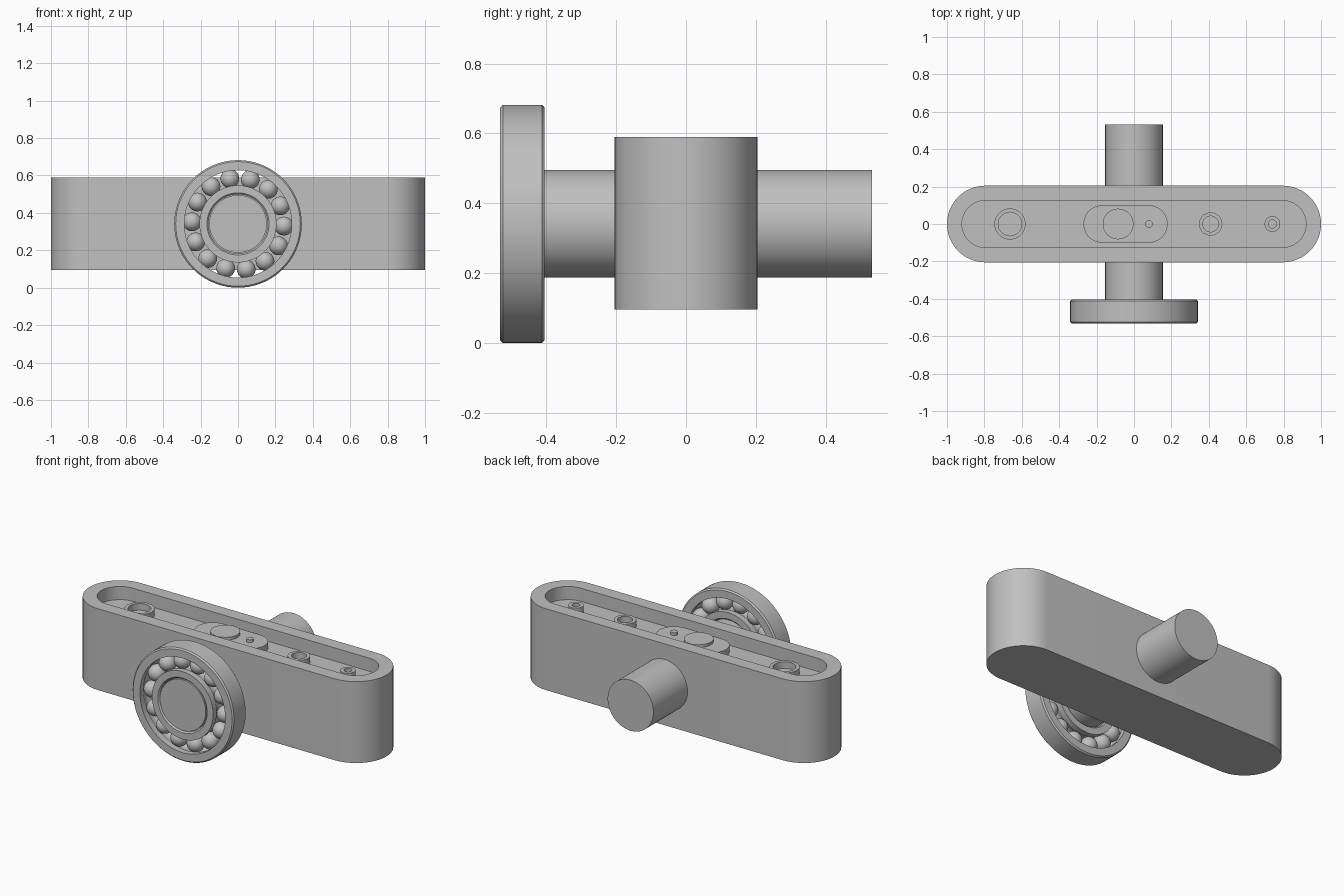
import bpy, bmesh, math

if "Cube" in bpy.data.objects:
    bpy.data.objects.remove(bpy.data.objects["Cube"])

AXIS_Z = 0.341          # height of shaft and bearing axis
STRAIGHT = 0.795        # half length of the straight part of the body

grey = bpy.data.materials.new("light grey")
grey.diffuse_color = (0.53, 0.53, 0.53, 1)
grey.use_nodes = True
grey.node_tree.nodes["Principled BSDF"].inputs["Base Color"].default_value = grey.diffuse_color


def finish(name, bm):
    bmesh.ops.remove_doubles(bm, verts=bm.verts, dist=1e-5)
    bmesh.ops.recalc_face_normals(bm, faces=bm.faces)
    mesh = bpy.data.meshes.new(name)
    bm.to_mesh(mesh)
    bm.free()
    mesh.materials.append(grey)
    obj = bpy.data.objects.new(name, mesh)
    bpy.context.collection.objects.link(obj)
    bpy.ops.object.select_all(action='DESELECT')
    obj.select_set(True)
    bpy.context.view_layer.objects.active = obj
    bpy.ops.object.shade_smooth_by_angle(angle=math.radians(30))
    return obj


def loft(name, sections, closed=False):
    """Skin matching loops of points; cap the ends or join last to first."""
    bm = bmesh.new()
    loops = [[bm.verts.new(p) for p in s] for s in sections]
    pairs = list(zip(loops, loops[1:]))
    if closed:
        pairs.append((loops[-1], loops[0]))
    else:
        bm.faces.new(loops[0])
        bm.faces.new(loops[-1])
    n = len(loops[0])
    for a, b in pairs:
        for i in range(n):
            j = (i + 1) % n
            bm.faces.new((a[i], a[j], b[j], b[i]))
    return finish(name, bm)


def stadium(x, half, r, z, n=24):
    """Horizontal loop: two half circles joined by straight sides."""
    pts = []
    for side in (1, -1):
        for i in range(n + 1):
            a = -math.pi / 2 + math.pi * i / n
            pts.append((x + side * (half + r * math.cos(a)), side * r * math.sin(a), z))
    return pts


def circle_z(x, r, z, n=40):
    return [(x + r * math.cos(2 * math.pi * i / n), r * math.sin(2 * math.pi * i / n), z)
            for i in range(n)]


def circle_y(r, y, n=72):
    return [(r * math.cos(2 * math.pi * i / n), y, AXIS_Z + r * math.sin(2 * math.pi * i / n))
            for i in range(n)]


# Body: long rounded block with a shallow tray in its top
FLOOR = 0.51
loft("body", [stadium(0, STRAIGHT, 0.205, 0.095), stadium(0, STRAIGHT, 0.205, 0.59),
              stadium(0, STRAIGHT, 0.125, 0.59), stadium(0, STRAIGHT, 0.125, FLOOR)])

# Collars standing on the tray floor
for name, x, outer, inner in (("large_collar", -0.663, 0.083, 0.063),
                              ("medium_collar", 0.41, 0.062, 0.042),
                              ("small_collar", 0.74, 0.042, 0.022)):
    loft(name, [circle_z(x, outer, FLOOR - 0.005), circle_z(x, outer, 0.55),
                circle_z(x, inner, 0.55), circle_z(x, inner, FLOOR - 0.005)], closed=True)

# Raised pad with a disc and a pin
loft("pad", [stadium(-0.045, 0.125, 0.1, FLOOR - 0.005), stadium(-0.045, 0.125, 0.1, 0.55)])
loft("pad_disc", [circle_z(-0.085, 0.082, 0.54), circle_z(-0.085, 0.082, 0.567)])
loft("pad_pin", [circle_z(0.08, 0.02, 0.54), circle_z(0.08, 0.02, 0.567)])

# Shaft through the body
loft("shaft", [circle_y(0.154, -0.53), circle_y(0.154, 0.533)])

# Bearing: two rings with grooved races
Y0, Y1 = -0.533, -0.405
MID = (Y0 + Y1) / 2
ORBIT, BALL, C = 0.246, 0.05, 0.008


def race(name, edge, shoulder, sign):
    """sign +1: outer ring, -1: inner ring; edge is the plain side."""
    d = sign * C
    profile = [(edge - d, Y0), (edge, Y0 + C), (edge, Y1 - C), (edge - d, Y1), (shoulder, Y1)]
    reach = math.acos(abs(shoulder - ORBIT) / BALL)
    for i in range(9):
        a = reach * (1 - i / 4)
        profile.append((ORBIT + sign * BALL * math.cos(a), MID + BALL * math.sin(a)))
    profile.append((shoulder, Y0))
    loft(name, [circle_y(r, y) for r, y in profile], closed=True)


race("bearing_outer_ring", 0.341, 0.287, 1)
race("bearing_inner_ring", 0.158, 0.206, -1)

# Balls
COUNT = 14
for k in range(COUNT):
    a = math.radians(74.5) + 2 * math.pi * k / COUNT
    bm = bmesh.new()
    bmesh.ops.create_uvsphere(bm, u_segments=28, v_segments=16, radius=BALL)
    ball = finish(f"bearing_ball_{k + 1}", bm)
    ball.location = (ORBIT * math.cos(a), MID, AXIS_Z + ORBIT * math.sin(a))
